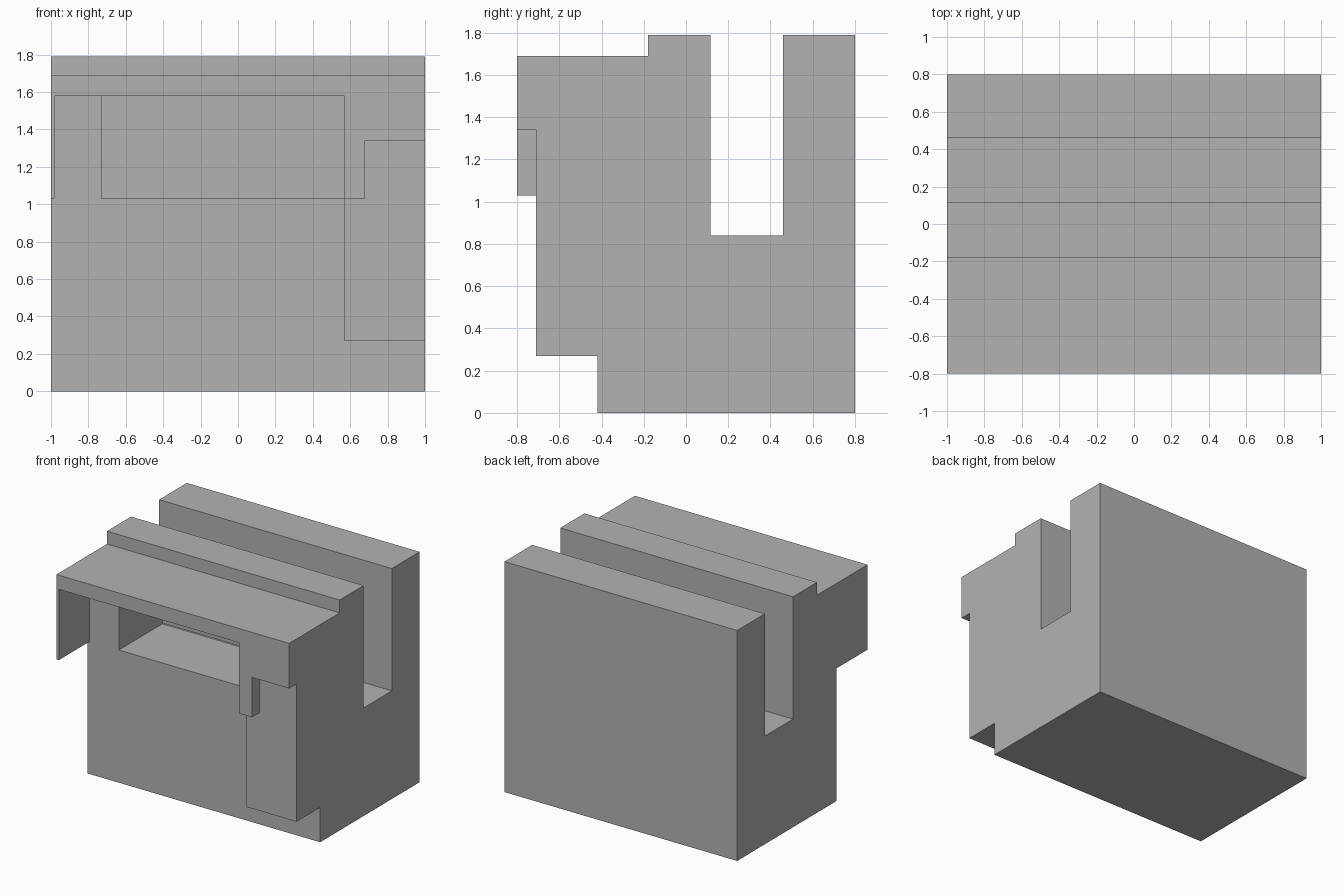
import bpy
import bmesh

cube = bpy.data.objects.get("Cube")
if cube:
    bpy.data.objects.remove(cube, do_unlink=True)

grey = bpy.data.materials.new("plain grey")
grey.use_nodes = True
colour = (0.45, 0.45, 0.45, 1)
grey.diffuse_color = colour
grey.node_tree.nodes["Principled BSDF"].inputs["Base Color"].default_value = colour


def add_object(name, bm):
    bmesh.ops.recalc_face_normals(bm, faces=bm.faces)
    mesh = bpy.data.meshes.new(name)
    bm.to_mesh(mesh)
    bm.free()
    mesh.materials.append(grey)
    obj = bpy.data.objects.new(name, mesh)
    bpy.context.collection.objects.link(obj)
    return obj


def extrude_profile(name, points, x0, x1):
    """Side profile of (y, z) points, extruded along x."""
    bm = bmesh.new()
    face = bm.faces.new([bm.verts.new((x0, y, z)) for y, z in points])
    new = bmesh.ops.extrude_face_region(bm, geom=[face])["geom"]
    moved = [v for v in new if isinstance(v, bmesh.types.BMVert)]
    bmesh.ops.translate(bm, verts=moved, vec=(x1 - x0, 0, 0))
    return add_object(name, bm)


# Body with the stepped top and the full-width slot
top, shelf, front, back = 1.79, 1.69, -0.8, 0.8
body = extrude_profile("slotted_body", [
    (front, 0), (back, 0), (back, top), (0.46, top), (0.46, 0.84),
    (0.115, 0.84), (0.115, top), (-0.18, top), (-0.18, shelf), (front, shelf),
], -1, 1)

# Cut volumes: x range, y range, z range
wall, column, low = -0.42, -0.71, -0.2
lip, ceiling = 1.03, 1.58
cuts = {
    "foot_cut": ((-1.2, 1.2), (-1, wall), (low, 0.27)),
    "front_cut": ((-1.2, 0.57), (-1, wall), (low, lip)),
    "pocket_cut": ((-0.98, 0.57), (-1, wall), (low, ceiling)),
    "column_cut": ((0.5, 1.2), (-1, column), (low, lip)),
    "corner_cut": ((0.68, 1.2), (-1, column), (low, 1.34)),
    "window_cut": ((-0.73, 0.57), (-0.6, 0.3), (lip, ceiling)),
}
for name, ((x0, x1), (y0, y1), (z0, z1)) in cuts.items():
    cutter = extrude_profile(name, [(y0, z0), (y1, z0), (y1, z1), (y0, z1)], x0, x1)
    cutter.hide_render = True
    mod = body.modifiers.new(name, "BOOLEAN")
    mod.operation = "DIFFERENCE"
    mod.solver = "EXACT"
    mod.object = cutter
    bpy.context.view_layer.objects.active = body
    bpy.ops.object.modifier_apply(modifier=mod.name)
    bpy.data.objects.remove(cutter, do_unlink=True)
